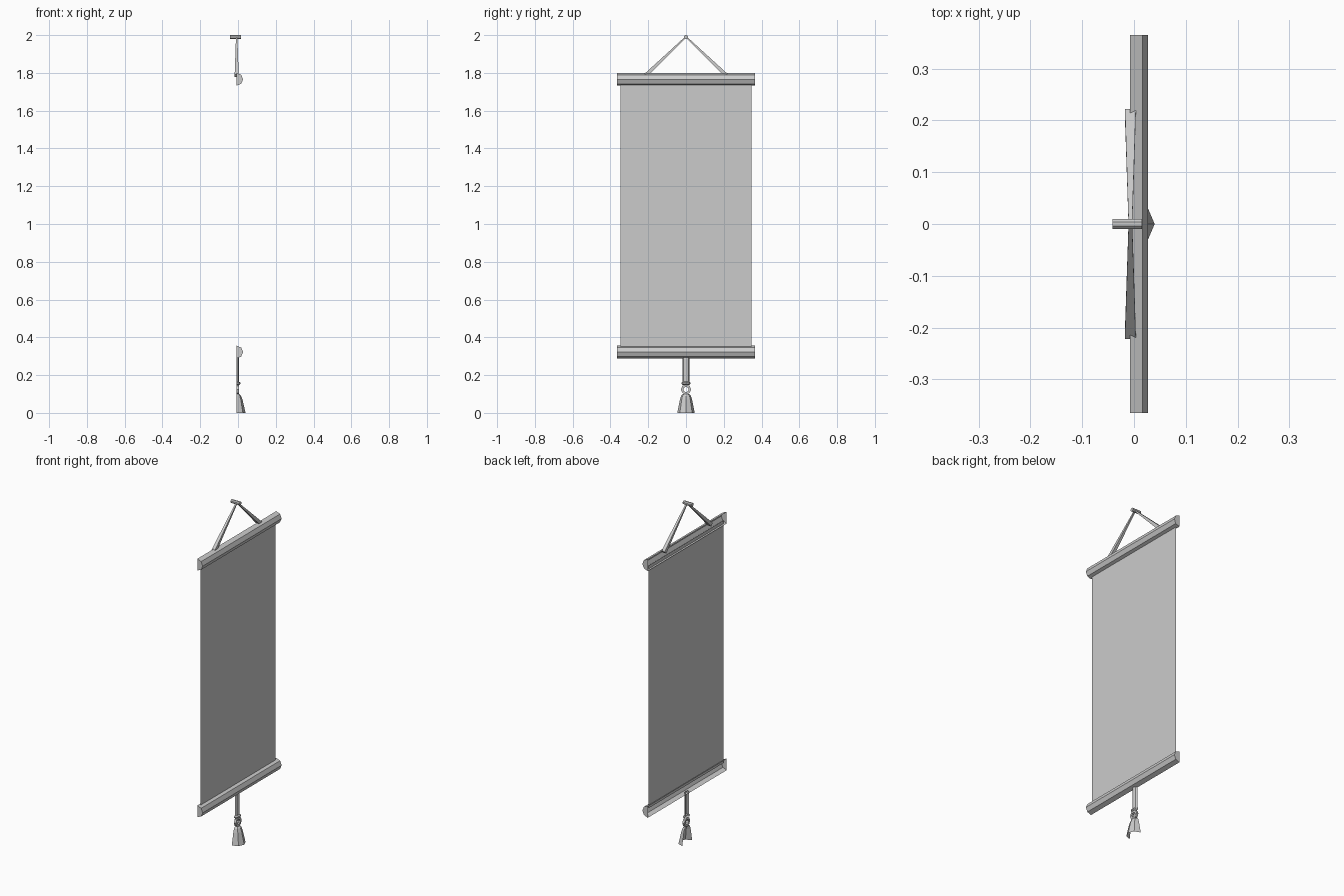
import bpy, bmesh
from math import sin, cos, pi
from mathutils import Vector, Matrix

old = bpy.data.objects.get("Cube")
if old:
    bpy.data.objects.remove(old)

grey = bpy.data.materials.new("plain grey")
grey.use_nodes = True
colour = (0.6, 0.6, 0.6, 1)
grey.diffuse_color = colour
grey.node_tree.nodes["Principled BSDF"].inputs["Base Color"].default_value = colour

BACK = -0.008  # plane of the flat, open backs


def finish(name, bm):
    mesh = bpy.data.meshes.new(name)
    bm.to_mesh(mesh)
    bm.free()
    mesh.materials.append(grey)
    obj = bpy.data.objects.new(name, mesh)
    bpy.context.collection.objects.link(obj)
    return obj


def half_round(width, depth):
    """Half octagon as (across, forward) pairs, flat side at the back."""
    return [(width * cos(i * pi / 4), BACK + depth * sin(i * pi / 4)) for i in range(5)]


def loft(name, rings, caps):
    """Skin open half-round rings, closing the chosen end rings."""
    bm = bmesh.new()
    rows = [[bm.verts.new(p) for p in ring] for ring in rings]
    for a, b in zip(rows, rows[1:]):
        for i in range(len(a) - 1):
            bm.faces.new((a[i], a[i + 1], b[i + 1], b[i]))
    if 0 in caps:
        bm.faces.new(rows[0][::-1])
    if -1 in caps:
        bm.faces.new(rows[-1])
    return finish(name, bm)


def rod(name, z):
    rings = [[(x, y, z + w) for w, x in half_round(0.034, 0.035)] for y in (0.365, -0.365)]
    loft(name, rings, (0, -1))


def upright(name, sections, caps=()):
    rings = [[(x, w, z) for w, x in half_round(width, depth)] for z, width, depth in sections]
    loft(name, rings, caps)


def cone_between(name, start, end, r1, r2, sides, turn=0.0):
    start, end = Vector(start), Vector(end)
    axis = end - start
    bm = bmesh.new()
    bmesh.ops.create_cone(bm, cap_ends=True, segments=sides, radius1=r1, radius2=r2, depth=axis.length)
    place = Matrix.Translation((start + end) / 2) @ axis.to_track_quat("Z", "Y").to_matrix().to_4x4()
    bm.transform(place @ Matrix.Rotation(turn, 4, "Z"))
    return finish(name, bm)


# Half-round rods
rod("top_rod", 1.766)
rod("bottom_rod", 0.322)

# Hanging cloth
bm = bmesh.new()
corners = [(-0.347, 0.335), (0.347, 0.335), (0.347, 1.755), (-0.347, 1.755)]
bm.faces.new([bm.verts.new((0, y, z)) for y, z in corners])
finish("cloth", bm)

# Cords tapering up to the peg
for side, label in ((1, "back"), (-1, "front")):
    cone_between(label + "_cord", (-0.007, side * 0.215, 1.785), (-0.007, 0, 1.991),
                 0.015, 0.005, 4, pi / 4)
cone_between("peg", (-0.042, 0, 1.99), (0.015, 0, 1.99), 0.0105, 0.0105, 8, pi / 8)

# Tassel: strap, collar, open knot and flared skirt
upright("tassel_strap", [(0.30, 0.018, 0.013), (0.16, 0.018, 0.013)])
upright("tassel_collar", [(0.165, 0.018, 0.014), (0.160, 0.024, 0.021),
                          (0.153, 0.024, 0.021), (0.148, 0.016, 0.014)], (0, -1))
upright("tassel_skirt", [(0.100, 0.017, 0.016), (0.090, 0.026, 0.024),
                         (0.070, 0.032, 0.032), (0.0, 0.046, 0.048)], (0,))

# Knot ring around the gap
bm = bmesh.new()
loops = []
for i in range(8):
    a = i * pi / 4
    loop = []
    for radial, x in ((0.014, 0.005), (0.027, 0.005), (0.027, BACK), (0.014, BACK)):
        loop.append(bm.verts.new((x, radial * cos(a), 0.124 + radial * sin(a))))
    loops.append(loop)
for i in range(8):
    a, b = loops[i], loops[(i + 1) % 8]
    for j in range(4):
        k = (j + 1) % 4
        bm.faces.new((a[j], a[k], b[k], b[j]))
bmesh.ops.recalc_face_normals(bm, faces=bm.faces)
finish("tassel_knot", bm)
